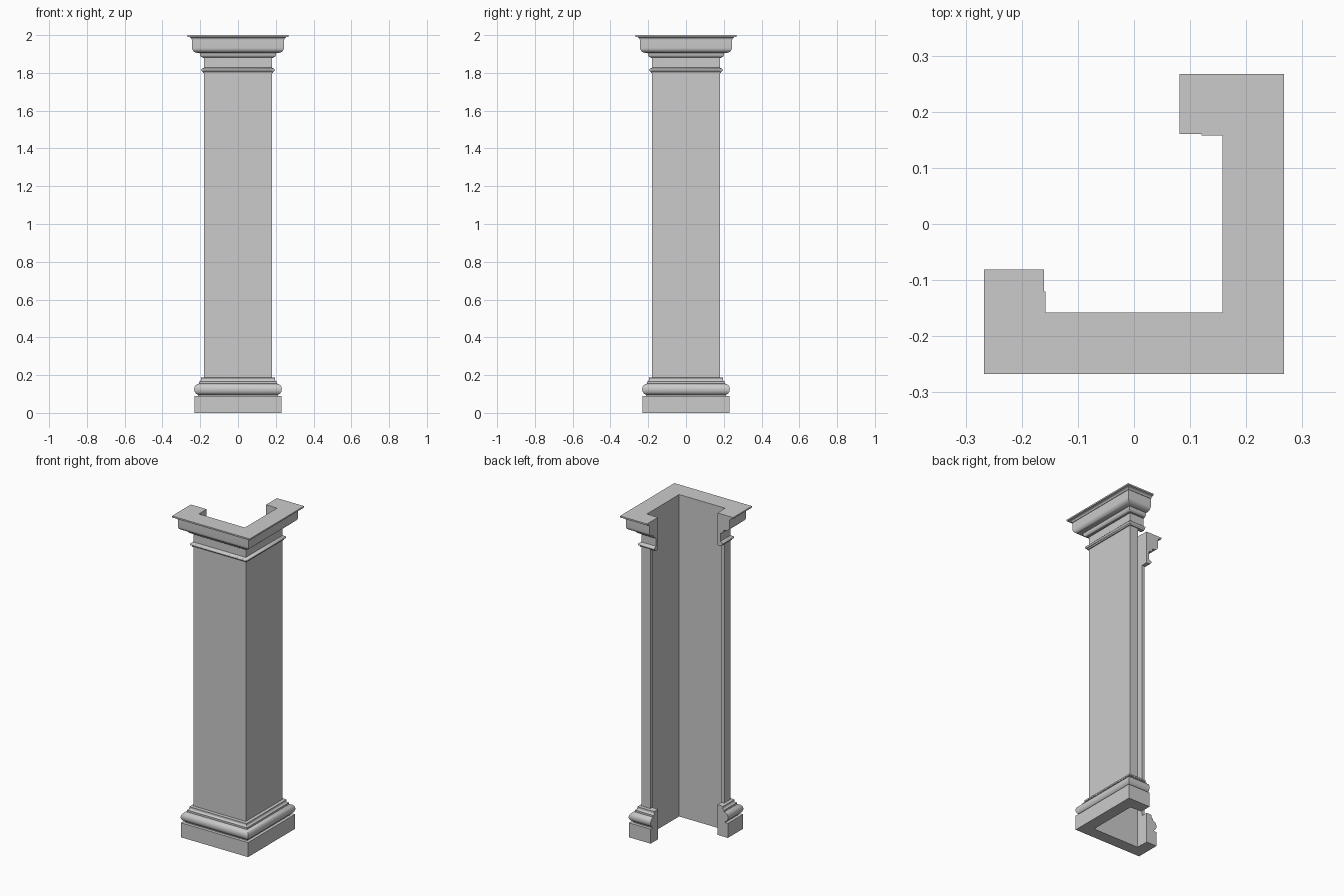
import bpy, bmesh, math

if "Cube" in bpy.data.objects:
    bpy.data.objects.remove(bpy.data.objects["Cube"])


def arc(cx, cz, rx, rz, a0, a1, n):
    """Points on an elliptical arc, angles in degrees."""
    return [(cx + rx * math.cos(math.radians(a0 + (a1 - a0) * i / n)),
             cz + rz * math.sin(math.radians(a0 + (a1 - a0) * i / n))) for i in range(n + 1)]


def sweep(name, profile, end):
    """Sweep a closed (offset, height) profile round three mitred corners, with capped ends."""
    bm = bmesh.new()
    stations = [[], [], [], [], []]
    for d, z in profile:
        plan = [(end, d), (d, d), (d, -d), (-d, -d), (-d, -end)]
        for ring, (x, y) in zip(stations, plan):
            ring.append(bm.verts.new((x, y, z)))
    n = len(profile)
    for a, b in zip(stations, stations[1:]):
        for i in range(n):
            j = (i + 1) % n
            bm.faces.new((a[i], a[j], b[j], b[i]))
    bm.faces.new(stations[0])
    bm.faces.new(stations[-1])
    bmesh.ops.recalc_face_normals(bm, faces=bm.faces)
    mesh = bpy.data.meshes.new(name)
    bm.to_mesh(mesh)
    bm.free()
    obj = bpy.data.objects.new(name, mesh)
    bpy.context.collection.objects.link(obj)
    bpy.ops.object.select_all(action='DESELECT')
    obj.select_set(True)
    bpy.context.view_layer.objects.active = obj
    bpy.ops.object.shade_smooth_by_angle(angle=math.radians(35))
    return obj


SHAFT, INNER, SHAFT_INNER = 0.179, 0.16, 0.158

# hollow shaft panels with short returns at both ends
sweep("shaft", [(SHAFT_INNER, 0), (SHAFT, 0), (SHAFT, 2), (SHAFT_INNER, 2)], 0.12)

# base: plinth, torus, fillet, small cove and bead
base = [(INNER, 0), (0.231, 0), (0.231, 0.09), (0.212, 0.09), (0.212, 0.095)]
base += arc(0.205, 0.125, 0.027, 0.03, -75, 75, 10)
base += [(0.206, 0.155), (0.206, 0.166)]
base += arc(0.206, 0.177, 0.011, 0.011, 270, 180, 4)
base += [(0.197, 0.177), (0.197, 0.186), (SHAFT, 0.188), (INNER, 0.188)]
sweep("base", base, 0.081)

# capital: astragal, necking, cove, ovolo and top slab
capital = [(INNER, 1.80), (0.185, 1.80), (0.187, 1.806)]
capital += arc(0.187, 1.815, 0.008, 0.008, -80, 80, 6)
capital += [(0.186, 1.825), (SHAFT, 1.828), (SHAFT, 1.88), (0.186, 1.88)]
capital += arc(0.186, 1.9, 0.016, 0.018, 270, 360, 4)
capital += [(0.203, 1.905), (0.216, 1.905)]
capital += arc(0.216, 1.932, 0.027, 0.025, -75, 0, 6)
capital += [(0.243, 1.978)]
capital += arc(0.262, 1.978, 0.016, 0.012, 180, 90, 4)
capital += [(0.267, 1.991), (0.267, 2.0), (INNER, 2.0)]
sweep("capital", capital, 0.081)
